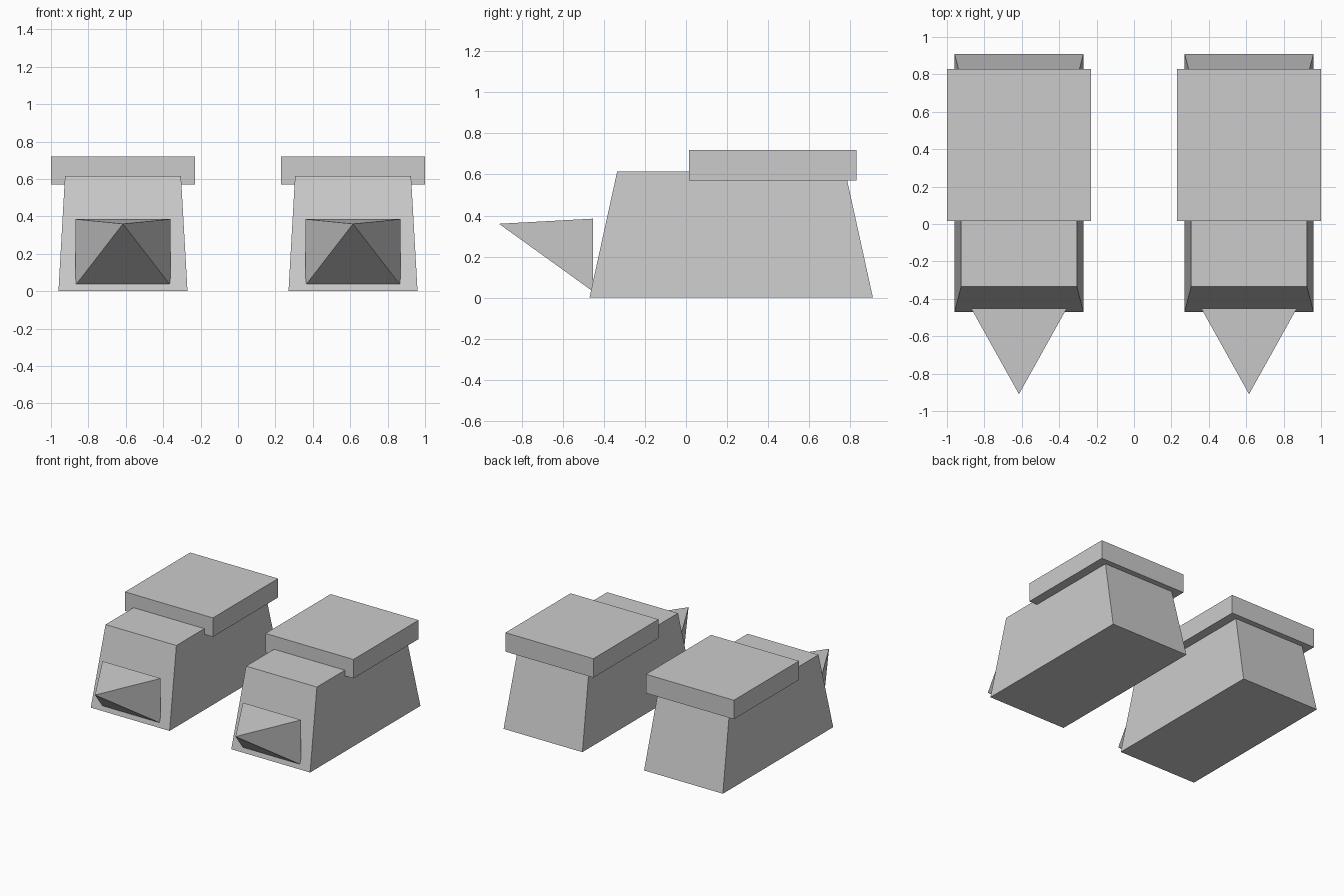
import bpy

if "Cube" in bpy.data.objects:
    bpy.data.objects.remove(bpy.data.objects["Cube"])

grey = bpy.data.materials.new("light_grey")
grey.diffuse_color = (0.6, 0.6, 0.6, 1)
grey.use_nodes = True
grey.node_tree.nodes["Principled BSDF"].inputs["Base Color"].default_value = grey.diffuse_color


def rect(x, y0, y1, z):
    """Four corners of a level rectangle, x is a (low, high) pair."""
    return [(x[0], y0, z), (x[1], y0, z), (x[1], y1, z), (x[0], y1, z)]


def add(name, verts, faces, side):
    # side = -1 mirrors the part to the left, with the face winding reversed
    verts = [(side * x, y, z) for x, y, z in verts]
    if side < 0:
        faces = [f[::-1] for f in faces]
    mesh = bpy.data.meshes.new(name)
    mesh.from_pydata(verts, [], faces)
    mesh.materials.append(grey)
    obj = bpy.data.objects.new(name, mesh)
    bpy.context.collection.objects.link(obj)
    return obj


BOX = [(3, 2, 1, 0), (4, 5, 6, 7), (0, 1, 5, 4),
       (1, 2, 6, 5), (2, 3, 7, 6), (3, 0, 4, 7)]
PYRAMID = [(0, 1, 2, 3), (1, 0, 4), (2, 1, 4), (3, 2, 4), (0, 3, 4)]

for side, label in ((1, "right"), (-1, "left")):
    # tapered shoe body
    add(label + "_body",
        rect((0.27, 0.96), -0.47, 0.91, 0) + rect((0.305, 0.925), -0.335, 0.775, 0.615),
        BOX, side)
    # overhanging cuff around the ankle
    add(label + "_cuff",
        rect((0.23, 1.0), 0.015, 0.83, 0.57) + rect((0.23, 1.0), 0.015, 0.83, 0.72),
        BOX, side)
    # pointed toe: upright base with a raised tip
    add(label + "_toe",
        [(0.36, -0.452, 0.03), (0.36, -0.452, 0.385), (0.87, -0.452, 0.385),
         (0.87, -0.452, 0.03), (0.615, -0.91, 0.36)],
        [f[::-1] for f in PYRAMID], side)
